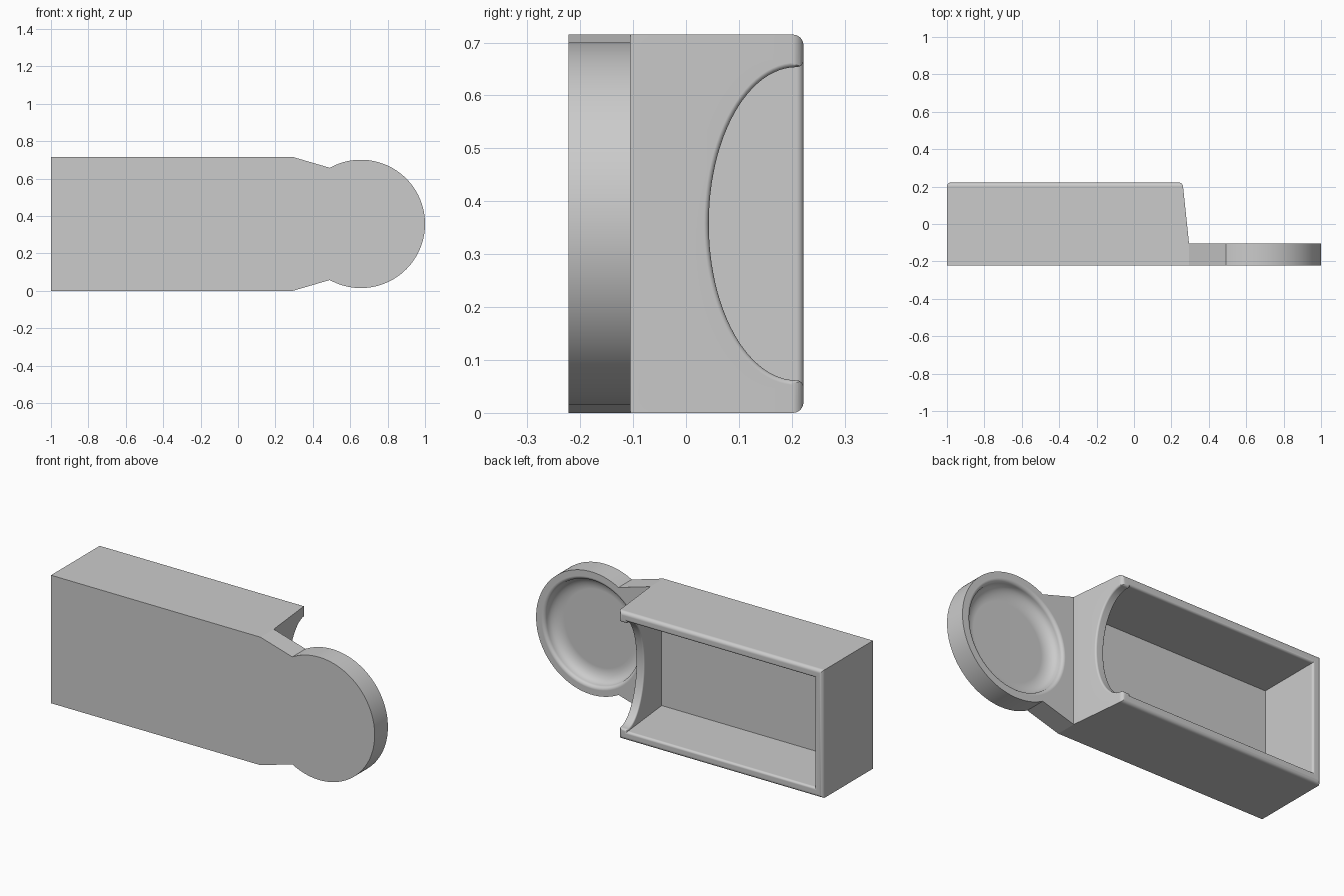
import bpy, bmesh
from math import sin, cos, pi, radians

if "Cube" in bpy.data.objects:
    bpy.data.objects.remove(bpy.data.objects["Cube"], do_unlink=True)

FRONT, SHELF, BACK = -0.222, -0.105, 0.222   # depth planes
TRAY_FLOOR, DISH_FLOOR = -0.138, -0.175
HEIGHT, MID = 0.715, 0.3575
WALL, FILLET, INNER = 0.051, 0.02, 0.013
SLOPE = 0.105                                # lean of the open end wall
QUARTER = [i * pi / 12 for i in range(7)]

grey = bpy.data.materials.new("plain_grey")
grey.use_nodes = True
grey.diffuse_color = (0.6, 0.6, 0.6, 1)
grey.node_tree.nodes["Principled BSDF"].inputs["Base Color"].default_value = (0.6, 0.6, 0.6, 1)


def end_x(y):
    """Outer face of the leaning end wall at depth y."""
    return 0.26 + (BACK - y) * SLOPE


def loft(name, rings, bevel_rule=None):
    """Closed solid through a list of equal-length rings of points."""
    bm = bmesh.new()
    loops = [[bm.verts.new(p) for p in ring] for ring in rings]
    n = len(loops[0])
    for a, b in zip(loops, loops[1:]):
        for i in range(n):
            j = (i + 1) % n
            bm.faces.new((a[i], a[j], b[j], b[i]))
    bm.faces.new(loops[0])
    bm.faces.new(loops[-1])
    bmesh.ops.recalc_face_normals(bm, faces=bm.faces)
    if bevel_rule:
        edges = [e for e in bm.edges if all(bevel_rule(v.co) for v in e.verts)]
        bmesh.ops.bevel(bm, geom=edges, offset=FILLET, segments=6,
                        profile=0.5, affect='EDGES')
    mesh = bpy.data.meshes.new(name)
    bm.to_mesh(mesh)
    bm.free()
    mesh.materials.append(grey)
    obj = bpy.data.objects.new(name, mesh)
    bpy.context.collection.objects.link(obj)
    return obj


def activate(obj):
    bpy.ops.object.select_all(action='DESELECT')
    obj.select_set(True)
    bpy.context.view_layer.objects.active = obj


def carve(obj, cutter):
    activate(obj)
    mod = obj.modifiers.new("carve", 'BOOLEAN')
    mod.operation, mod.solver, mod.object = 'DIFFERENCE', 'EXACT', cutter
    bpy.ops.object.modifier_apply(modifier=mod.name)
    bpy.data.objects.remove(cutter, do_unlink=True)


def finish(obj):
    activate(obj)
    bpy.ops.object.shade_smooth_by_angle(angle=radians(30))
    mod = obj.modifiers.new("weighted_normals", 'WEIGHTED_NORMAL')
    mod.keep_sharp = True


# Tray: block with a leaning end and rounded back rim
outline = [(-1, FRONT), (end_x(SHELF), FRONT), (end_x(SHELF), SHELF),
           (end_x(BACK), BACK), (-1, BACK)]
tray = loft("tray", [[(x, y, z) for x, y in outline] for z in (0, HEIGHT)],
            lambda co: co.y > BACK - 0.001)


# Tray cavity, flaring at the mouth to round the inner rim
def cavity_ring(y, grow):
    x0, x1 = -1 + WALL - grow, end_x(y) - WALL + grow
    z0, z1 = WALL - grow, HEIGHT - WALL + grow
    return [(x0, y, z0), (x1, y, z0), (x1, y, z1), (x0, y, z1)]


rim = BACK - INNER
flare = [(rim + INNER * sin(a), INNER * (1 - cos(a))) for a in QUARTER]
carve(tray, loft("cavity_cutter", [cavity_ring(y, g) for y, g in
                                   [(TRAY_FLOOR, 0)] + flare + [(BACK + 0.05, INNER)]]))


# Half-oval notch through the end wall, with a softened lip on both sides
def notch_ring(t, grow):
    ry, rz = 0.166 + grow, 0.296 + grow
    pts = [(rim - ry * sin(pi * i / 48), -rz * cos(pi * i / 48)) for i in range(1, 48)]
    side = [(y, rz + g) for y, g in flare] + [(BACK + 0.05, rz + INNER)]
    pts = [(y, -z) for y, z in reversed(side)] + pts + side
    return [(end_x(y) + t, y, MID + z) for y, z in pts]


LIP = 0.009
lip = [(-LIP * (1 - cos(a)), LIP * (1 - sin(a))) for a in QUARTER]
steps = [(0.08, LIP)] + lip + [(-WALL - t, g) for t, g in reversed(lip)] + [(-0.1, LIP)]
carve(tray, loft("notch_cutter", [notch_ring(t, g) for t, g in steps]))
finish(tray)

# Paddle: tapered neck running into a round dish
CX, R = 0.657, 0.343
start = radians(119)
arc = [start - 2 * start * i / 80 for i in range(81)]
shape = [(end_x(SHELF), 0), (end_x(SHELF), HEIGHT)]
shape += [(CX + R * cos(a), MID + R * sin(a)) for a in arc]
paddle = loft("round_paddle", [[(x, y, z) for x, z in shape] for y in (FRONT, SHELF)])

# Dish recess: wide cove at the floor, rounded at the lip
profile = [(0.215 + 0.075 * sin(a), DISH_FLOOR + 0.05 * (1 - cos(a))) for a in QUARTER]
profile += [(0.29 + FILLET * (1 - cos(a)), SHELF - FILLET * (1 - sin(a))) for a in QUARTER]
profile += [(0.31, SHELF + 0.05)]
carve(paddle, loft("dish_cutter", [
    [(CX + r * cos(i * pi / 40), y, MID + r * sin(i * pi / 40)) for i in range(80)]
    for r, y in profile]))
finish(paddle)
